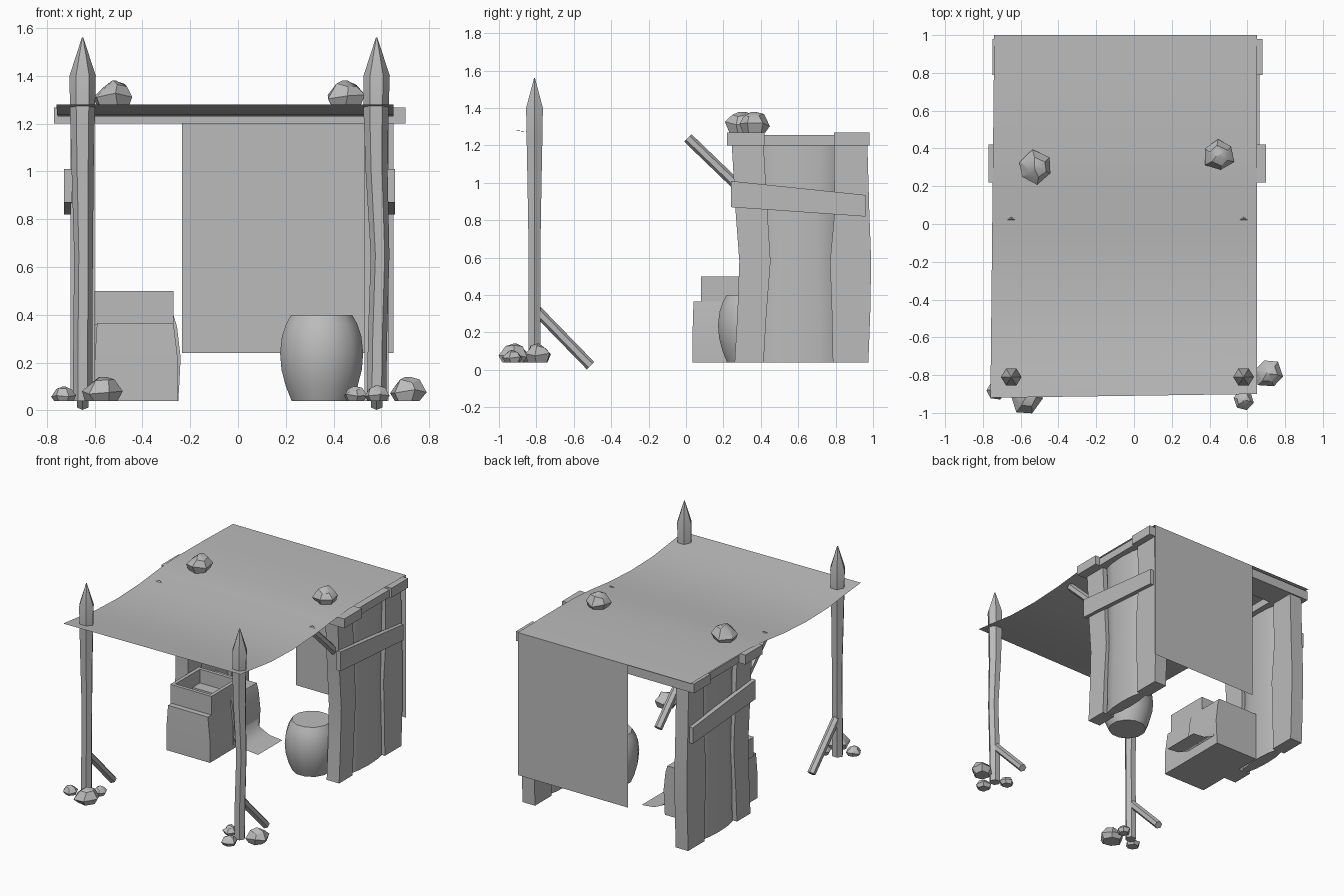
import bpy, bmesh, math, random
from mathutils import Vector, Matrix

if "Cube" in bpy.data.objects:
    bpy.data.objects.remove(bpy.data.objects["Cube"])

GREY = 0.5
mat = bpy.data.materials.new("plain_grey")
mat.use_nodes = True
mat.diffuse_color = (GREY, GREY, GREY, 1)
mat.node_tree.nodes["Principled BSDF"].inputs["Base Color"].default_value = (GREY, GREY, GREY, 1)


def finish(name, bm, smooth=35, closed=True):
    if closed:
        bmesh.ops.recalc_face_normals(bm, faces=bm.faces)
    mesh = bpy.data.meshes.new(name)
    bm.to_mesh(mesh)
    bm.free()
    ob = bpy.data.objects.new(name, mesh)
    bpy.context.collection.objects.link(ob)
    mesh.materials.append(mat)
    if smooth:
        bpy.ops.object.select_all(action="DESELECT")
        ob.select_set(True)
        bpy.context.view_layer.objects.active = ob
        bpy.ops.object.shade_smooth_by_angle(angle=math.radians(smooth))
    return ob


def loft(name, rings, smooth=35, cap=True):
    """Skin a stack of equal-sized rings and close both ends."""
    bm = bmesh.new()
    rows = [[bm.verts.new(p) for p in ring] for ring in rings]
    n = len(rows[0])
    for a, b in zip(rows, rows[1:]):
        for i in range(n):
            j = (i + 1) % n
            bm.faces.new((a[i], a[j], b[j], b[i]))
    if cap:
        bm.faces.new(rows[0][::-1])
        bm.faces.new(rows[-1])
    return finish(name, bm, smooth)


def sheet(name, rows):
    """Skin open rows of points into a single thin cloth."""
    bm = bmesh.new()
    grid = [[bm.verts.new(p) for p in row] for row in rows]
    for a, b in zip(grid, grid[1:]):
        for i in range(len(a) - 1):
            bm.faces.new((a[i], a[i + 1], b[i + 1], b[i]))
    return finish(name, bm, 60, closed=False)


def ellipse(x, y, z, rx, ry, n, turn=0.0):
    return [(x + rx * math.cos(turn + math.tau * i / n),
             y + ry * math.sin(turn + math.tau * i / n), z) for i in range(n)]


def rect(x0, x1, y0, y1, z):
    return [(x0, y0, z), (x1, y0, z), (x1, y1, z), (x0, y1, z)]


def box(name, x0, x1, y0, y1, z0, z1):
    return loft(name, [rect(x0, x1, y0, y1, z0), rect(x0, x1, y0, y1, z1)], 0)


def rod(name, a, b, r, n=6):
    a, b = Vector(a), Vector(b)
    bm = bmesh.new()
    bmesh.ops.create_cone(bm, cap_ends=True, segments=n, radius1=r, radius2=r, depth=(b - a).length)
    turn = (b - a).to_track_quat("Z", "Y").to_matrix().to_4x4()
    bmesh.ops.transform(bm, matrix=Matrix.Translation((a + b) / 2) @ turn, verts=bm.verts)
    return finish(name, bm, 35)


def rock(name, x, y, z, r, h, seed):
    """Squat faceted stone with a flat bottom."""
    rnd = random.Random(seed)
    rings = []
    for t, s in ((0, 0.72), (0.4, 1.0), (0.8, 0.6), (1.0, 0.12)):
        ring = ellipse(x, y, z + h * t, r * s, r * s, 6, seed)
        rings.append([(px + rnd.uniform(-.08, .08) * r, py + rnd.uniform(-.08, .08) * r,
                       pz + (rnd.uniform(-.12, .12) * h if 0 < t < 1 else 0)) for px, py, pz in ring])
    loft(name, rings, 30)


# Sharpened front posts with ground braces
for side, px, bend in (("right", -0.65, 0.003), ("left", 0.58, 0.012)):
    rings = [ellipse(px + dx * bend, -0.81, z, r, r * 0.94, 6) for z, r, dx in
             ((0.04, .04, 0), (.3, .04, .3), (.65, .039, 1.2), (1.0, .046, 0), (1.24, .052, -.2),
              (1.4, .055, 0), (1.56, .003, 0))]
    loft("front_post_" + side, rings, 35)
    rod("front_brace_" + side, (px, -0.8, 0.32), (px, -0.51, 0.022), 0.028)

# Stones around the front posts and on the canopy
stones = [(-.73, -.88, .055, .06), (-.57, -.92, .09, .1), (-.56, -.78, .05, .06),
          (.71, -.79, .077, .1), (.58, -.93, .055, .065), (.49, -.79, .05, .06)]
for i, (x, y, r, h) in enumerate(stones):
    rock(f"ground_stone_{i + 1}", x, y, 0.04, r, h, i + 1)
rock("canopy_stone_right", -.52, .3, 1.27, .09, .11, 8)
rock("canopy_stone_left", .45, .365, 1.27, .085, .11, 9)

# Side walls: two squared posts, a bowed middle log, a slanted plank and a roof strut
for side, cx, s in (("right", -0.65, -1), ("left", 0.58, 1)):
    front = ((.04, .26, .415), (.3, .275, .43), (.58, .285, .452), (.85, .265, .435), (1.2, .245, .415))
    back = ((.04, .785, .975), (.3, .78, .985), (.58, .77, .99), (.85, .795, .98), (1.2, .79, .97))
    for label, prof in (("front", front), ("back", back)):
        loft(f"wall_{label}_log_{side}", [rect(cx - .05, cx + .05, a, b, z) for z, a, b in prof], 35)
    loft("wall_middle_log_" + side,
         [ellipse(cx, .61, z, .045, w, 12) for z, w in ((.04, .21), (.4, .2), (.6, .19), (.9, .2), (1.2, .21))], 60)
    inner, outer = cx + s * .045, cx + s * .077
    loft("slanted_plank_" + side,
         [[(inner, y, lo), (outer, y, lo), (outer, y, hi), (inner, y, hi)]
          for y, lo, hi in ((.24, .87, 1.01), (.96, .82, .935))], 0)
    rod("roof_strut_" + side, (cx, 0.01, 1.24), (cx, 0.28, 0.98), 0.028)
    box("side_beam_" + side, cx - .07, cx + .085, .42, .79, 1.2, 1.255)

# Cross beams under the canopy
box("front_beam", -.77, .70, .22, .42, 1.2, 1.268)
box("back_beam", -.75, .68, .79, .98, 1.2, 1.268)

# Canopy cloth and its hanging back flap
XS = (0, .19, .37, .55, .78, 1)
drape = ((-.91, 1.28), (-.75, 1.262), (-.55, 1.237), (-.3, 1.23), (-.05, 1.243), (.15, 1.265),
         (.35, 1.28), (.7, 1.28), (1.0, 1.275))
rows = []
for y, z in drape:
    x0 = -.74 - .02 * (1 - y) / 1.9
    rows.append([(x0 + (.65 - x0) * t, y + (.02 * (t - .5) if y < -.8 else 0), z) for t in XS])
sheet("canopy_cloth", rows)
sheet("back_flap", [[(x, 1.0, z) for x in (-.235, .2, .65)] for z in (1.275, .9, .55, .24)])

# Barrel
loft("barrel", [ellipse(.35, .345, z, r, r, 12, math.pi / 12) for z, r in
                ((.04, .13), (.1, .155), (.17, .174), (.24, .18), (.31, .172), (.36, .155), (.4, .132))], 50)

# Crate with an open plank rim
loft("crate", [rect(-.6, -.25, .035, .3, .04), rect(-.6, -.25, .035, .3, .2), rect(-.59, -.27, .04, .3, .365)], 35)
for name, dims in (("front", (-.6, -.27, .08, .105)), ("back", (-.6, -.27, .385, .41)),
                   ("right", (-.6, -.575, .105, .385)), ("left", (-.295, -.27, .105, .385))):
    box("crate_rim_" + name, *dims, .36, .5)

# Covered bale behind the crate, its cover trailing on the ground
loft("covered_bale", [rect(-.6, a, .3, .6, z) for z, a in
                      ((.04, -.25), (.12, -.245), (.22, -.24), (.35, -.255), (.4, -.27))], 40)
sheet("trailing_cover", [[(x, y, z) for y in (.3, .44, .58)] for x, z in
                         ((-.262, .36), (-.25, .2), (-.235, .1), (-.15, .06), (-.05, .05))])
